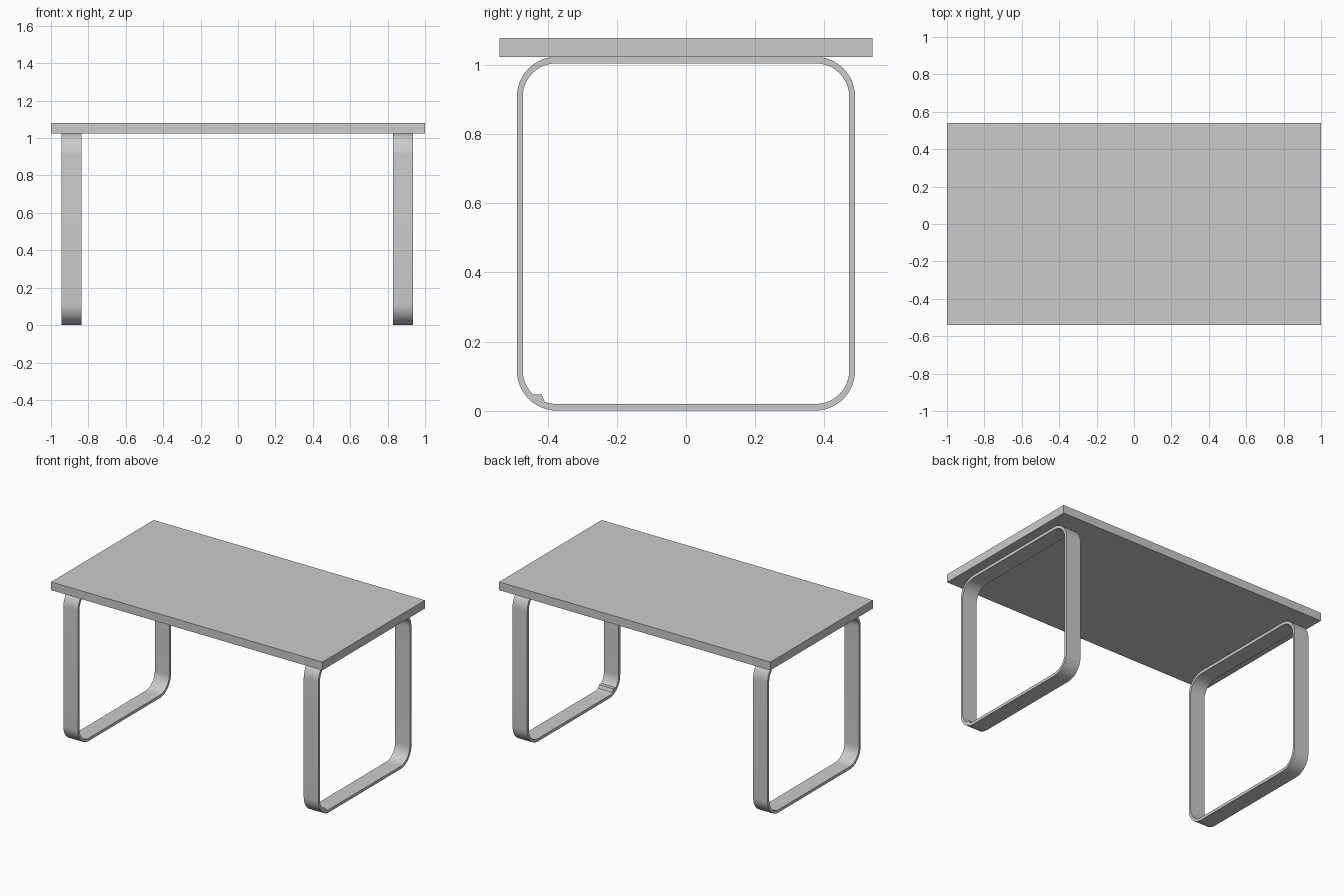
import bpy, bmesh
from math import cos, sin, pi

cube = bpy.data.objects.get("Cube")
if cube:
    bpy.data.objects.remove(cube, do_unlink=True)

grey = bpy.data.materials.new("plain_grey")
grey.use_nodes = True
colour = (0.6, 0.6, 0.6, 1)
grey.diffuse_color = colour
grey.node_tree.nodes["Principled BSDF"].inputs["Base Color"].default_value = colour

FRAME_TOP = 1.025
TABLE_TOP = 1.08
STEPS = 12


def rounded_rect(half_y, z0, z1, radius):
    """Outline in the y-z plane, corner by corner."""
    points = []
    corners = [(half_y, z1), (-half_y, z1), (-half_y, z0), (half_y, z0)]
    for i, (y, z) in enumerate(corners):
        cy = y - radius if y > 0 else y + radius
        cz = z - radius if z == z1 else z + radius
        for s in range(STEPS + 1):
            a = (i + s / STEPS) * pi / 2
            points.append((cy + radius * cos(a), cz + radius * sin(a)))
    return points


def finish(name, bm, smooth=False):
    bmesh.ops.recalc_face_normals(bm, faces=bm.faces)
    mesh = bpy.data.meshes.new(name)
    bm.to_mesh(mesh)
    bm.free()
    mesh.materials.append(grey)
    obj = bpy.data.objects.new(name, mesh)
    bpy.context.collection.objects.link(obj)
    if smooth:
        bpy.ops.object.select_all(action="DESELECT")
        obj.select_set(True)
        bpy.context.view_layer.objects.active = obj
        bpy.ops.object.shade_smooth_by_angle(angle=pi / 6)
    return obj


def leg_frame(name, x0, x1):
    """Flat bent bar forming a closed loop with rounded corners."""
    outer = rounded_rect(0.49, 0, FRAME_TOP, 0.115)
    inner = rounded_rect(0.473, 0.019, FRAME_TOP - 0.019, 0.097)
    bm = bmesh.new()
    loops = [[bm.verts.new((x, y, z)) for y, z in ring]
             for x, ring in ((x0, outer), (x1, outer), (x1, inner), (x0, inner))]
    count = len(outer)
    for k in range(4):
        a, b = loops[k], loops[(k + 1) % 4]
        for i in range(count):
            j = (i + 1) % count
            bm.faces.new((a[i], a[j], b[j], b[i]))
    return finish(name, bm, smooth=True)


def prism(name, profile, x0, x1):
    """Extrude a y-z profile along x."""
    bm = bmesh.new()
    face = bm.faces.new([bm.verts.new((x0, y, z)) for y, z in profile])
    extruded = bmesh.ops.extrude_face_region(bm, geom=[face])["geom"]
    verts = [v for v in extruded if isinstance(v, bmesh.types.BMVert)]
    bmesh.ops.translate(bm, verts=verts, vec=(x1 - x0, 0, 0))
    return finish(name, bm)


# Slab top
prism("table_top", [(-0.54, FRAME_TOP), (0.54, FRAME_TOP),
                    (0.54, TABLE_TOP), (-0.54, TABLE_TOP)], -1, 1)

# Loop legs under each end
leg_frame("right_leg_frame", -0.945, -0.838)
leg_frame("left_leg_frame", 0.828, 0.936)

# Small raised lip inside the front lower corner of one frame
prism("corner_lip", [(-0.443, 0.046), (-0.418, 0.046), (-0.409, 0.024),
                     (-0.395, 0.018), (-0.415, 0.015)], 0.829, 0.935)
